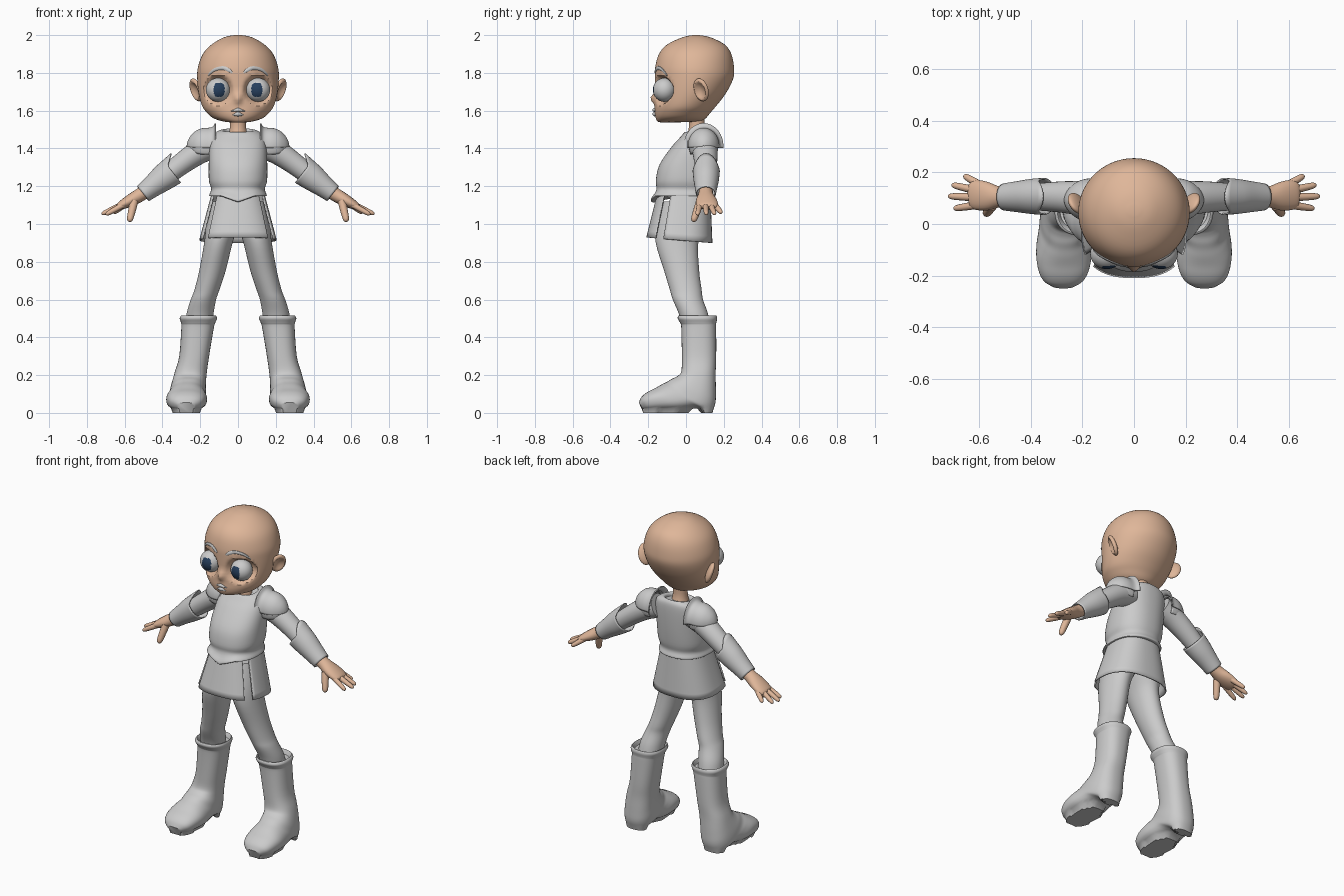
import bpy, bmesh, math
from mathutils import Vector, Matrix
from mathutils.bvhtree import BVHTree

if "Cube" in bpy.data.objects:
    bpy.data.objects.remove(bpy.data.objects["Cube"])


def material(name, rgb):
    m = bpy.data.materials.new(name)
    m.use_nodes = True
    m.diffuse_color = (*rgb, 1)
    m.node_tree.nodes["Principled BSDF"].inputs["Base Color"].default_value = (*rgb, 1)
    return m


SKIN = material("warm skin", (0.74, 0.47, 0.32))
GREY = material("plain grey", (0.6, 0.6, 0.6))
IRIS = material("navy iris", (0.02, 0.05, 0.11))
parts = []


def add_object(name, verts, faces, mat):
    me = bpy.data.meshes.new(name)
    me.from_pydata(verts, [], faces)
    bm = bmesh.new()
    bm.from_mesh(me)
    bmesh.ops.recalc_face_normals(bm, faces=bm.faces)
    bm.to_mesh(me)
    bm.free()
    me.materials.append(mat)
    ob = bpy.data.objects.new(name, me)
    bpy.context.collection.objects.link(ob)
    parts.append(ob)
    return ob


def skin(name, rings, mat, pair=False, closed=True, sculpt=None, thick=0):
    """Join rings of points into a surface, optionally as a left and right pair."""
    n = len(rings[0])
    verts = [sculpt(p) if sculpt else p for ring in rings for p in ring]
    faces = [(i * n + j, i * n + (j + 1) % n, (i + 1) * n + (j + 1) % n, (i + 1) * n + j)
             for i in range(len(rings) - 1) for j in range(n if closed else n - 1)]
    if closed and not thick:
        faces += [tuple(range(n)), tuple(range(len(verts) - n, len(verts)))]
    obs = []
    for s, side in ((1, "left_"), (-1, "right_")) if pair else ((1, ""),):
        ob = add_object(side + name, [(s * v.x, v.y, v.z) for v in verts], faces, mat)
        if thick:
            ob.modifiers.new("thickness", "SOLIDIFY").thickness = thick
        obs.append(ob)
    return obs


def smooth(rows, steps):
    """Catmull-Rom interpolation of rows of numbers."""
    out = []
    for i in range(len(rows) - 1):
        a, b, c, d = (rows[max(0, min(len(rows) - 1, i + k))] for k in (-1, 0, 1, 2))
        for s in range(steps):
            t = s / steps
            out.append([q + t / 2 * (r - p + t * (2 * p - 5 * q + 4 * r - w + t * (3 * q - p - 3 * r + w)))
                        for p, q, r, w in zip(a, b, c, d)])
    return out + [list(rows[-1])]


def power(v, e):
    return math.copysign(abs(v) ** (2 / e), v)


def loft(name, rows, mat, n=40, steps=4, e=2.0, **kw):
    """Each row: centre x, half width, front y and z, back y and z."""
    rings = []
    for cx, rx, yf, zf, yb, zb in smooth(rows, steps):
        ring = []
        for k in range(n):
            a = math.tau * k / n
            c, s = power(math.cos(a), e), power(math.sin(a), e)
            ring.append(Vector((cx + rx * c, (yf + yb) / 2 + s * (yb - yf) / 2, (zf + zb) / 2 + s * (zb - zf) / 2)))
        rings.append(ring)
    return skin(name, rings, mat, **kw)


def tube(name, rows, mat, n=20, steps=4, ref=(0, 1, 0), **kw):
    """Each row: centre x, y, z, radius along ref, radius across it."""
    rows = smooth(rows, steps)
    rings = []
    for i, (x, y, z, r1, r2) in enumerate(rows):
        d = Vector(rows[min(i + 1, len(rows) - 1)][:3]) - Vector(rows[max(i - 1, 0)][:3])
        d.normalize()
        u = Vector(ref)
        u = (u - d * u.dot(d)).normalized()
        v = d.cross(u)
        rings.append([Vector((x, y, z)) + u * r1 * math.cos(math.tau * k / n) + v * r2 * math.sin(math.tau * k / n)
                      for k in range(n)])
    return skin(name, rings, mat, **kw)


# Head with eye sockets and a small nose
def face_shape(p):
    p = p.copy()
    if p.y < 0.03:
        d = math.hypot(abs(p.x) - 0.105, p.z - 1.71) / 0.078
        if d < 1:
            p.y += 0.05 * (1 - d ** 4)
        p.y -= 0.026 * math.exp(-(p.x / 0.02) ** 2 - ((p.z - 1.665) / 0.024) ** 2)
    return p


head = loft("head", [
    (0, 0.03, -0.10, 1.537, 0.03, 1.54), (0, 0.075, -0.145, 1.54, 0.08, 1.545),
    (0, 0.13, -0.16, 1.56, 0.105, 1.56), (0, 0.165, -0.166, 1.59, 0.13, 1.59),
    (0, 0.19, -0.165, 1.625, 0.16, 1.625), (0, 0.208, -0.163, 1.69, 0.21, 1.69),
    (0, 0.216, -0.165, 1.77, 0.25, 1.77), (0, 0.212, -0.163, 1.83, 0.254, 1.83),
    (0, 0.186, -0.143, 1.9, 0.24, 1.9), (0, 0.14, -0.10, 1.95, 0.205, 1.95),
    (0, 0.075, -0.02, 1.988, 0.13, 1.988), (0, 0.02, 0.035, 2.0, 0.07, 2.0)],
    SKIN, n=128, sculpt=face_shape)[0]
tree = BVHTree.FromPolygons([v.co.copy() for v in head.data.vertices],
                            [tuple(p.vertices) for p in head.data.polygons])


def on_face(x, z, r1, r2):
    hit = tree.ray_cast(Vector((x, -1, z)), Vector((0, 1, 0)))[0]
    return (x, hit.y if hit else -0.15, z, r1, r2)


loft("neck", [(0, 0.055, 0.0, 1.45, 0.115, 1.45), (0, 0.043, 0.015, 1.51, 0.098, 1.51),
              (0, 0.045, 0.012, 1.58, 0.1, 1.58)], SKIN)

# Brows and lips laid on the face
tube("brow", [on_face(*r) for r in ((0.03, 1.80, 0.003, 0.004), (0.05, 1.815, 0.006, 0.01), (0.08, 1.826, 0.006, 0.01),
     (0.12, 1.818, 0.006, 0.009), (0.145, 1.80, 0.005, 0.007), (0.158, 1.785, 0.002, 0.003))], GREY, n=10, pair=True)
for name, z, w, r in (("upper_lip", 1.604, 0.038, 0.009), ("lower_lip", 1.582, 0.03, 0.011)):
    tube(name, [on_face(w * k, z - 0.006 * abs(k), 0.012 - 0.01 * abs(k), r * (1.15 - abs(k)))
                for k in (-1, -0.5, 0, 0.5, 1)], GREY, n=12)


# Eyes and ears from spheres
def sphere_rings(shape, matrix):
    return [[matrix @ shape(Vector((math.sin(b) * math.cos(a), math.cos(b), math.sin(b) * math.sin(a))))
             for a in (math.tau * k / 40 for k in range(40))]
            for b in (0.01 + (math.pi - 0.02) * i / 40 for i in range(41))]


eye_frame = Matrix.Translation((0.106, -0.115, 1.71)) @ Matrix.Diagonal((0.064, 0.06, 0.063, 1))
for ob in skin("eye", sphere_rings(lambda p: p, eye_frame), GREY, pair=True):
    ob.data.materials.append(IRIS)
    for f in ob.data.polygons:
        x, z = abs(f.center.x) - 0.1, f.center.z - 1.71
        if f.center.y < -0.115 and abs(x / 0.029) ** 3 + abs(z / 0.038) ** 3 < 1:
            f.material_index = 1


def ear_shape(p):
    p = p.copy()
    if p.x > 0:
        p.x -= 1.2 * max(0, 1 - (p.y ** 2 + p.z ** 2) / 0.6)
    return p


ear_frame = (Matrix.Translation((0.222, 0.08, 1.71)) @ Matrix.Rotation(math.radians(-35), 4, "Z")
             @ Matrix.Rotation(math.radians(20), 4, "Y") @ Matrix.Diagonal((0.02, 0.045, 0.064, 1)))
skin("ear", sphere_rings(ear_shape, ear_frame), SKIN, pair=True)


# Breastplate with a pointed front hem
def hem(p):
    p = p.copy()
    if p.z < 1.19 and p.y < 0:
        p.z -= 0.03 * max(0, 1 - abs(p.x) / 0.09) * (1.19 - p.z) / 0.04
    return p


loft("breastplate", [
    (0, 0.072, 0.015, 1.47, 0.135, 1.49), (0, 0.078, 0.005, 1.485, 0.145, 1.505), (0, 0.10, -0.008, 1.485, 0.155, 1.503),
    (0, 0.135, -0.03, 1.46, 0.165, 1.48), (0, 0.15, -0.075, 1.41, 0.166, 1.42),
    (0, 0.155, -0.14, 1.315, 0.16, 1.32), (0, 0.154, -0.16, 1.23, 0.15, 1.23),
    (0, 0.142, -0.157, 1.185, 0.14, 1.185), (0, 0.152, -0.185, 1.155, 0.15, 1.155),
    (0, 0.147, -0.175, 1.147, 0.143, 1.147), (0, 0.12, -0.13, 1.15, 0.12, 1.15)], GREY, n=64, e=2.3, sculpt=hem)


# Split skirt: a front panel and a wrapping back panel
def skirt(name, start, end):
    rings = []
    for i in range(9):
        t = i / 8
        rx, ry, cy = 0.135 + 0.07 * t, 0.138 + 0.037 * t, -0.01 - 0.025 * t
        ring = []
        for k in range(41):
            a = math.radians(start + (end - start) * k / 40)
            c, s = power(math.cos(a), 2.5), power(math.sin(a), 2.5)
            ring.append(Vector((rx * c, cy + ry * s, 1.18 - t * (0.265 + 0.015 * s))))
        rings.append(ring)
    skin(name, rings, GREY, closed=False, thick=0.008)


skirt("front_skirt_panel", -137, -43)
skirt("back_skirt_panel", -24, 204)

# Trouser legs
loft("leg", [(0.07, 0.075, -0.12, 1.12, 0.10, 1.12), (0.084, 0.084, -0.155, 1.0, 0.10, 1.0),
             (0.104, 0.075, -0.16, 0.9, 0.065, 0.9), (0.136, 0.07, -0.115, 0.75, 0.07, 0.75),
             (0.165, 0.066, -0.085, 0.65, 0.083, 0.65), (0.183, 0.067, -0.07, 0.6, 0.09, 0.6),
             (0.2, 0.071, -0.04, 0.53, 0.115, 0.53), (0.208, 0.07, -0.02, 0.46, 0.13, 0.46)], GREY, pair=True)


# Boots with a rolled cuff, lofted down the shaft and out to the toe
def flat_sole(p):
    return Vector((p.x, p.y, 0.0 if p.z < 0.022 else p.z))


loft("boot", [
    (0.208, 0.08, -0.02, 0.49, 0.145, 0.49), (0.208, 0.09, -0.037, 0.515, 0.158, 0.515),
    (0.21, 0.099, -0.044, 0.50, 0.165, 0.50), (0.211, 0.09, -0.03, 0.475, 0.16, 0.475),
    (0.214, 0.086, -0.025, 0.45, 0.16, 0.45), (0.232, 0.079, -0.022, 0.3, 0.16, 0.3),
    (0.25, 0.085, -0.025, 0.22, 0.157, 0.21), (0.26, 0.09, -0.045, 0.195, 0.158, 0.12),
    (0.265, 0.095, -0.075, 0.18, 0.155, 0.05), (0.268, 0.097, -0.10, 0.165, 0.13, 0.008),
    (0.27, 0.10, -0.13, 0.15, 0.06, 0.024), (0.272, 0.108, -0.165, 0.13, -0.04, 0.012),
    (0.273, 0.10, -0.205, 0.11, -0.13, 0.01), (0.274, 0.08, -0.235, 0.085, -0.19, 0.01),
    (0.274, 0.045, -0.25, 0.055, -0.225, 0.015)], GREY, e=2.4, pair=True, sculpt=flat_sole)

# Sleeves and flared forearm guards with a point at the elbow
tube("sleeve", [(0.12, 0.095, 1.42, 0.07, 0.07), (0.2, 0.1, 1.385, 0.067, 0.065),
                (0.29, 0.105, 1.325, 0.06, 0.058), (0.4, 0.105, 1.24, 0.05, 0.05)], GREY, n=28, pair=True)
AXIS, UP, ELBOW = Vector((0.79, 0, -0.62)), Vector((0.62, 0, 0.79)), Vector((0.35, 0.107, 1.28))


def elbow_point(p):
    a, t = (p - ELBOW).dot(UP) / 0.075, (p - ELBOW).dot(AXIS)
    return p - AXIS * 0.05 * max(0, a - 0.5) * 2 * max(0, 1 - t / 0.05)


tube("forearm_guard", [(0.35, 0.107, 1.28, 0.072, 0.078), (0.40, 0.107, 1.241, 0.068, 0.07),
                       (0.455, 0.106, 1.198, 0.06, 0.058), (0.503, 0.105, 1.16, 0.053, 0.05)],
     GREY, n=32, pair=True, sculpt=elbow_point, thick=0.006)

# Shoulder guards: an arched cap with a raised inner rim over a lower plate
for name, start, end, profile in (
        ("shoulder_guard", -5, 185, [(0.122, 0.122), (0.132, 0.105), (0.15, 0.098), (0.185, 0.096), (0.22, 0.083),
                                    (0.25, 0.056), (0.266, 0.028), (0.272, 0.004)]),
        ("lower_shoulder_plate", -30, 210, [(0.14, 0.09), (0.18, 0.09), (0.215, 0.08), (0.24, 0.06), (0.255, 0.04)])):
    arch = [[Vector((x, 0.093 + 0.86 * r * math.cos(a), 1.412 + r * math.sin(a)))
             for a in (math.radians(start + (end - start) * k / 32) for k in range(33))]
            for x, r in smooth(profile, 3)]
    skin(name, arch, GREY, pair=True, closed=False, thick=0.007)

# Hands with four spread fingers and a drooping thumb
tube("palm", [(0.47, 0.105, 1.185, 0.036, 0.036), (0.52, 0.105, 1.153, 0.04, 0.036), (0.565, 0.107, 1.127, 0.054, 0.033),
              (0.605, 0.112, 1.106, 0.058, 0.026), (0.632, 0.115, 1.093, 0.05, 0.018),
              (0.642, 0.115, 1.088, 0.03, 0.008)], SKIN, pair=True)
for name, base, tip in (("thumb", (0.55, 0.075, 1.12), (0.575, 0.038, 1.012)),
                        ("index_finger", (0.60, 0.075, 1.105), (0.70, 0.06, 1.05)),
                        ("middle_finger", (0.61, 0.103, 1.104), (0.722, 0.108, 1.052)),
                        ("ring_finger", (0.61, 0.13, 1.102), (0.708, 0.152, 1.052)),
                        ("little_finger", (0.595, 0.15, 1.105), (0.66, 0.188, 1.058))):
    b, t = Vector(base), Vector(tip)
    r0 = 0.022 if name == "thumb" else 0.016
    tube(name, [(*b.lerp(t, k), r0 * m, r0 * m)
                for k, m in ((0, 1), (0.5, 0.9), (0.85, 0.75), (0.97, 0.45), (1, 0.1))], SKIN, n=12, pair=True)

# Smooth shading that keeps hard edges
bpy.ops.object.select_all(action="DESELECT")
for ob in parts:
    ob.select_set(True)
bpy.context.view_layer.objects.active = head
bpy.ops.object.shade_smooth_by_angle(angle=math.radians(40))
